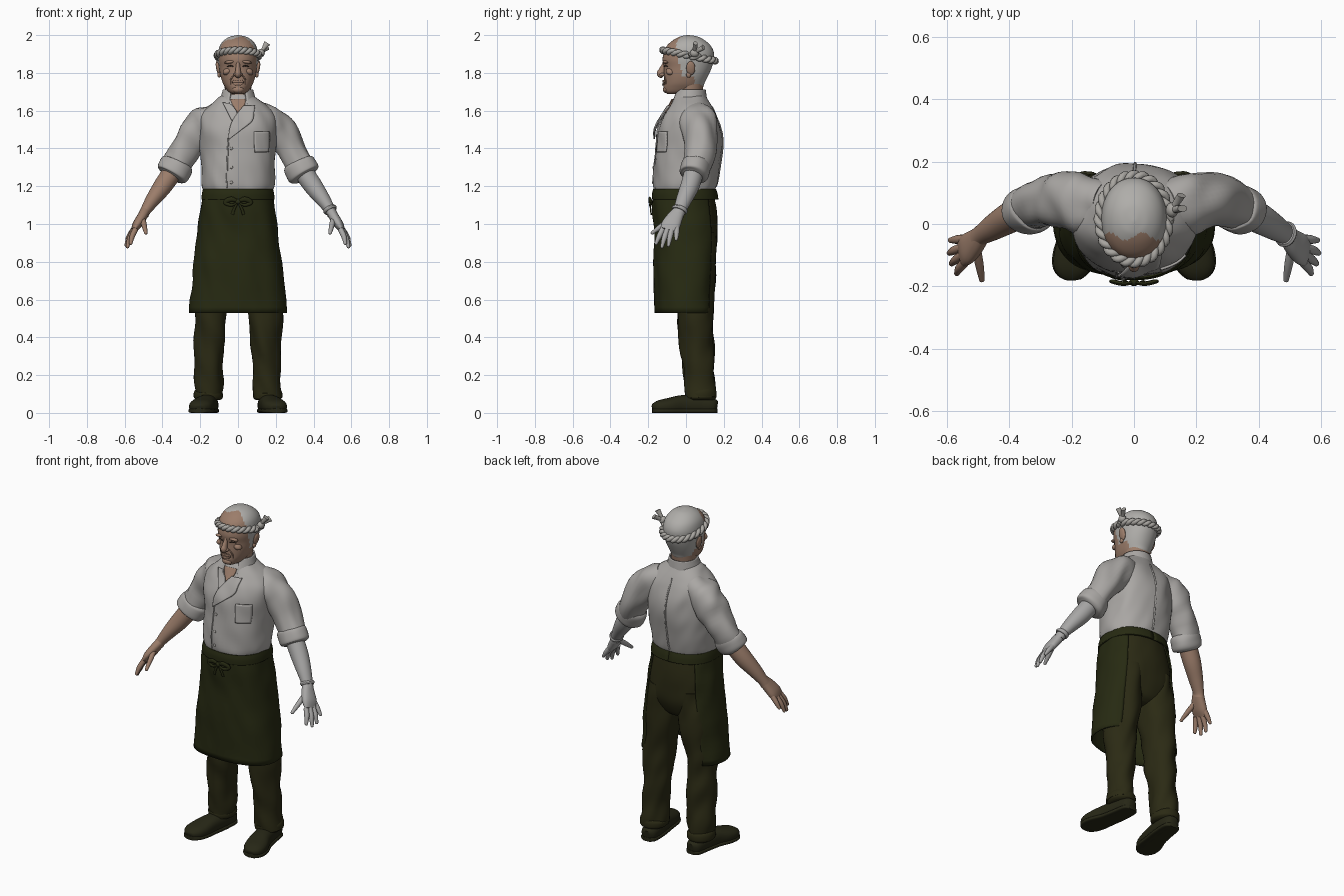
import bpy, bmesh, math
from mathutils import Vector, noise
from mathutils.bvhtree import BVHTree

if "Cube" in bpy.data.objects:
    bpy.data.objects.remove(bpy.data.objects["Cube"])

X, Y, Z = Vector((1, 0, 0)), Vector((0, 1, 0)), Vector((0, 0, 1))
made = []


def material(name, r, g, b):
    m = bpy.data.materials.new(name)
    m.use_nodes = True
    m.diffuse_color = (r, g, b, 1)
    bsdf = m.node_tree.nodes["Principled BSDF"]
    bsdf.inputs["Base Color"].default_value = (r, g, b, 1)
    bsdf.inputs["Roughness"].default_value = 0.8
    return m


shirt_white = material("shirt_white", 0.40, 0.385, 0.37)
skin = material("skin", 0.33, 0.205, 0.145)
hair_grey = material("hair_grey", 0.43, 0.42, 0.40)
cloth_white = material("cloth_white", 0.39, 0.375, 0.35)
arm_grey = material("arm_grey", 0.39, 0.385, 0.38)
apron_green = material("apron_green", 0.020, 0.023, 0.006)
trouser_olive = material("trouser_olive", 0.024, 0.023, 0.007)
shoe_dark = material("shoe_dark", 0.020, 0.020, 0.008)
dark = material("eye_dark", 0.03, 0.02, 0.015)


def smooth(pts, n):
    """Catmull-Rom interpolation of equal-length tuples."""
    out = []
    for i in range(len(pts) - 1):
        p0, p1, p2 = pts[max(i - 1, 0)], pts[i], pts[i + 1]
        p3 = pts[min(i + 2, len(pts) - 1)]
        for k in range(n):
            t = k / n
            out.append([0.5 * (2 * b + (c - a) * t + (2 * a - 5 * b + 4 * c - d) * t * t
                        + (3 * b - a - 3 * c + d) * t ** 3) for a, b, c, d in zip(p0, p1, p2, p3)])
    return out + [list(pts[-1])]


def finish(name, bm, mat, thick=0):
    bmesh.ops.recalc_face_normals(bm, faces=bm.faces)
    me = bpy.data.meshes.new(name)
    bm.to_mesh(me)
    bm.free()
    me.materials.append(mat)
    ob = bpy.data.objects.new(name, me)
    bpy.context.collection.objects.link(ob)
    if thick:
        mod = ob.modifiers.new("thickness", "SOLIDIFY")
        mod.thickness, mod.offset = thick, 0
    made.append(ob)
    return ob


def sweep(name, pts, mat, ref=Y, side=1, flat=False, p=2.0, seg=32, sub=5, fold=0, arc=None, thick=0.008):
    """Skin ovals (x, y, z, half width, half depth) along a path; arc leaves it open."""
    path = smooth(pts, sub)
    cs = [Vector((q[0] * side, q[1], q[2])) for q in path]
    bm, rings = bmesh.new(), []
    for i, q in enumerate(path):
        t = Z if flat else (cs[min(i + 1, len(cs) - 1)] - cs[max(i - 1, 0)]).normalized()
        u = ref.cross(t).normalized()
        v = t.cross(u)
        ring = []
        for k in range(seg + (1 if arc else 0)):
            a = math.radians(arc[0] + (arc[1] - arc[0]) * k / seg) if arc else math.tau * k / seg
            c, s = math.cos(a), math.sin(a)
            d = u * (math.copysign(abs(c) ** (2 / p), c) * max(q[3], .001)) \
                + v * (math.copysign(abs(s) ** (2 / p), s) * max(q[4], .001))
            co = cs[i] + d
            if fold:
                co += d.normalized() * fold * noise.noise(Vector((co.x * 11, co.y * 11, co.z * 8 + co.x * 9)))
            co.z = max(co.z, 0)
            ring.append(bm.verts.new(co))
        rings.append(ring)
    for r0, r1 in zip(rings, rings[1:]):
        n = len(r0)
        for k in range(n - 1 if arc else n):
            j = (k + 1) % n
            bm.faces.new((r0[k], r0[j], r1[j], r1[k]))
    if not arc:
        bm.faces.new(rings[0])
        bm.faces.new(rings[-1])
    return finish(name, bm, mat, thick if arc else 0)


def column(name, rows, mat, **kw):
    """Level ovals given as (z, front y, back y, half width)."""
    return sweep(name, [(0, (f + b) / 2, z, w, (b - f) / 2) for z, f, b, w in rows], mat, flat=True, **kw)


def blob(name, loc, size, mat, tilt=0):
    bm = bmesh.new()
    bmesh.ops.create_uvsphere(bm, u_segments=20, v_segments=12, radius=1)
    ob = finish(name, bm, mat)
    ob.location, ob.scale, ob.rotation_euler = loc, size, (0, tilt, 0)
    return ob


def tree(ob):
    me = ob.data
    return BVHTree.FromPolygons([v.co for v in me.vertices], [f.vertices[:] for f in me.polygons])


def on(surface, x, z, off, back=False):
    s = 1 if back else -1
    hit = surface.ray_cast(Vector((x, s, z)), Vector((0, -s, 0)))[0]
    return Vector((x, hit.y + s * off if hit else 0, z))


def patch(name, surface, rows, mat, off=0.005, n=8):
    """Thin plate over a surface from rows of (z, x start, x end)."""
    bm = bmesh.new()
    grid = [[bm.verts.new(on(surface, a + (b - a) * k / n, z, off)) for k in range(n + 1)]
            for z, a, b in smooth(rows, 4)]
    for r0, r1 in zip(grid, grid[1:]):
        for k in range(n):
            bm.faces.new((r0[k], r0[k + 1], r1[k + 1], r1[k]))
    return finish(name, bm, mat, 0.008)


def seam(name, surface, pts, mat, r=0.004, back=False):
    path = [(*on(surface, x, z, 0.001, back), r, r) for x, z in smooth(pts, 6)]
    return sweep(name, path, mat, ref=Y, seg=8, sub=1)


# Shirt body, collar and front details
shirt = column("shirt_body", [
    (1.155, -.155, .14, .17), (1.2, -.172, .16, .19), (1.3, -.168, .18, .195), (1.4, -.16, .19, .2),
    (1.5, -.148, .185, .205), (1.57, -.12, .165, .2), (1.62, -.09, .14, .165),
    (1.66, -.07, .115, .11), (1.685, -.055, .1, .075)], shirt_white, p=2.2, seg=56, fold=.012)
body = tree(shirt)
sweep("collar", [(0, .012, 1.635, .098, .098), (0, .018, 1.67, .088, .088), (0, .024, 1.712, .076, .076)],
      shirt_white, flat=True, arc=(-62, 242))
patch("neck_opening", body, [(1.66, -.04, .04), (1.63, -.028, .035), (1.59, -.002, .01)], skin, .003)
patch("lapel", body, [(1.625, .03, .09), (1.59, .0, .085), (1.545, -.03, .075), (1.5, -.045, .02),
                      (1.45, -.052, -.045)], shirt_white, .014)
patch("right_lapel", body, [(1.64, -.08, -.045), (1.6, -.06, -.01), (1.55, -.035, .0)], shirt_white, .007)
seam("front_edge", body, [(-.05, 1.46), (-.056, 1.35), (-.06, 1.19)], shirt_white)
patch("chest_pocket", body, [(1.49, .085, .165), (1.43, .085, .165), (1.38, .09, .16)], shirt_white, .004)
seam("back_pleat", body, [(0, 1.62), (.004, 1.4), (0, 1.2)], shirt_white, .005, True)
for z in (1.4, 1.3, 1.22):
    blob("shirt_button", on(body, -.035, z, .002), (.008, .004, .008), cloth_white)

# Arms with rolled sleeves
for side, label, tone in ((1, "left", arm_grey), (-1, "right", skin)):
    sweep(label + "_sleeve", [
        (.1, .05, 1.59, .06, .08), (.165, .06, 1.545, .088, .095), (.22, .075, 1.485, .092, .092),
        (.28, .075, 1.395, .083, .078), (.34, .045, 1.285, .074, .066)], shirt_white, side=side, fold=.018)
    sweep(label + "_rolled_cuff", [
        (.313, .055, 1.33, .07, .064), (.319, .053, 1.318, .086, .074), (.334, .046, 1.291, .089, .077),
        (.35, .04, 1.262, .085, .074), (.356, .037, 1.252, .06, .055)], shirt_white, side=side, fold=.008)
    sweep(label + "_forearm", [
        (.33, .05, 1.3, .052, .052), (.395, .022, 1.205, .05, .05), (.45, -.01, 1.13, .039, .042),
        (.49, -.035, 1.07, .028, .033), (.5, -.045, 1.05, .028, .036)], tone, side=side)
    sweep(label + "_palm", [
        (.49, -.035, 1.07, .025, .031), (.51, -.058, 1.035, .026, .042), (.535, -.08, .995, .024, .05),
        (.552, -.094, .965, .014, .044)], tone, side=side, p=2.3)
    fingers = [((.542, -.048, .985), (.568, -.05, .95), (.588, -.052, .92)),
               ((.55, -.075, .972), (.577, -.085, .93), (.592, -.093, .888)),
               ((.55, -.1, .968), (.572, -.115, .925), (.585, -.127, .88)),
               ((.543, -.123, .972), (.56, -.142, .935), (.568, -.158, .898)),
               ((.507, -.07, 1.035), (.496, -.13, .99), (.488, -.178, .953))]
    for path in fingers:
        r = (.015, .014, .009)
        sweep(label + "_finger", [(*q, w, w) for q, w in zip(path, r)], tone, side=side, seg=12)
        blob(label + "_fingertip", (path[-1][0] * side, *path[-1][1:]), (.009, .009, .009), tone)
    if side > 0:
        sweep("left_wrist_ring", [(.483, -.03, 1.085, .033, .038), (.487, -.033, 1.077, .038, .043),
                                  (.492, -.037, 1.068, .033, .038)], tone)

# Trousers and shoes
column("trouser_hips", [(1.18, -.14, .14, .17), (1.08, -.14, .158, .185), (.98, -.13, .168, .2),
                        (.88, -.11, .165, .2), (.8, -.07, .13, .15), (.77, -.03, .09, .08)],
       trouser_olive, seg=48, p=2.2, fold=.008)
for side, label in ((1, "left", ), (-1, "right")):
    sweep(label + "_trouser_leg", [
        (.1, .03, .95, .095, .125), (.11, .037, .8, .102, .122), (.135, .047, .6, .09, .1),
        (.145, .052, .45, .08, .092), (.15, .063, .28, .077, .083), (.155, .075, .13, .07, .078),
        (.157, .078, .08, .069, .077)], trouser_olive, side=side, fold=.018)
    sweep(label + "_trouser_hem", [(.156, .077, .118, .068, .074), (.157, .078, .105, .077, .083),
                                   (.157, .078, .08, .076, .082), (.157, .078, .068, .062, .07)],
          trouser_olive, side=side)
    shoe = [(.148, .165, .035, .022, .028), (.15, .14, .038, .045, .04), (.158, .06, .044, .052, .05),
            (.172, -.02, .044, .055, .05), (.19, -.09, .036, .064, .043), (.202, -.14, .031, .058, .036),
            (.207, -.17, .026, .036, .024), (.208, -.178, .024, .012, .012)]
    sweep(label + "_shoe", shoe, shoe_dark, ref=Z, side=side, p=2.4)
    sweep(label + "_sole", [(x, y, .011, w + .004, .012) for x, y, z, w, d in shoe],
          shoe_dark, ref=Z, side=side, p=4)

# Apron open at the back, with waistband and bow
apron_rows = [(1.18, -.166, .15, .178), (1.08, -.172, .165, .192), (.95, -.165, .175, .21),
              (.75, -.165, .17, .233), (.53, -.163, .16, .255)]
column("apron", apron_rows, apron_green, p=2.4, seg=64, fold=.01, arc=(-225, 45))
column("apron_waistband", [(1.185, -.17, .155, .181), (1.16, -.176, .163, .187), (1.13, -.176, .168, .19)],
       apron_green, p=2.3, seg=56, arc=(-270, 90))
blob("bow_knot", (0, -.187, 1.118), (.016, .012, .014), apron_green)
for s in (1, -1):
    sweep("bow_loop", [(0, -.187, 1.118, .007, .005), (.035, -.192, 1.132, .013, .007),
                       (.068, -.184, 1.115, .012, .007), (.035, -.19, 1.1, .008, .006),
                       (0, -.187, 1.115, .005, .005)], apron_green, side=s, seg=10)
    sweep("bow_tail", [(0, -.187, 1.115, .005, .005), (.018, -.188, 1.085, .007, .004),
                       (.03, -.184, 1.05, .008, .004)], apron_green, side=s, seg=10)

# Head with hair split by a hairline rule
column("neck", [(1.6, -.05, .08, .07), (1.68, -.05, .085, .068), (1.78, -.05, .1, .075)], skin)
head = column("head", [
    (1.687, -.095, -.03, .025), (1.7, -.113, .05, .05), (1.725, -.118, .088, .069), (1.75, -.117, .1, .082),
    (1.79, -.117, .12, .094), (1.83, -.117, .137, .1), (1.87, -.124, .147, .105), (1.91, -.117, .147, .104),
    (1.945, -.1, .13, .095), (1.972, -.07, .1, .075), (1.99, -.038, .068, .047), (1.997, -.015, .04, .02),
    (2.0, .005, .015, .004)], skin, seg=64, p=2.1)
head.data.materials.append(hair_grey)
for f in head.data.polygons:
    c = f.center
    line = -.04 + .012 * math.sin(c.x * 60) if c.z > 1.85 else .045 if c.z < 1.78 else -.025
    f.material_index = int(c.y > line)
face = tree(head)

# Face features
sweep("nose", [(0, -.108, 1.862, .011, .013), (0, -.116, 1.838, .011, .014), (0, -.128, 1.808, .015, .02),
               (0, -.132, 1.794, .018, .022), (0, -.12, 1.782, .012, .012)], skin, seg=16)
patch("upper_lip", face, [(1.762, -.02, .02), (1.756, -.028, .028), (1.75, -.03, .03)], skin, .004)
patch("lower_lip", face, [(1.747, -.028, .028), (1.741, -.025, .025), (1.734, -.015, .015)], skin, .004)
seam("mouth_line", face, [(-.03, 1.747), (0, 1.749), (.03, 1.747)], dark, .002)
blob("chin", (0, -.106, 1.712), (.03, .016, .018), skin)
for s, label in ((1, "left"), (-1, "right")):
    blob(label + "_nostril", (.014 * s, -.126, 1.791), (.01, .014, .009), skin)
    blob(label + "_cheekbone", (.056 * s, -.083, 1.808), (.026, .024, .018), skin, .5 * s)
    blob(label + "_brow", (.042 * s, -.107, 1.858), (.031, .016, .009), skin, .15 * s)
    seam(label + "_eyelid_line", face, [(.024 * s, 1.834), (.04 * s, 1.838), (.058 * s, 1.833)], dark, .003)
    seam(label + "_cheek_fold", face, [(.022 * s, 1.788), (.038 * s, 1.765), (.04 * s, 1.74)], skin, .0035)
    blob(label + "_ear", (.105 * s, .025, 1.825), (.011, .024, .038), skin, .2 * s)
    blob(label + "_earlobe", (.1 * s, .014, 1.79), (.009, .013, .015), skin)

# Twisted headband with a side knot
for k in range(2):
    strand = []
    for i in range(145):
        a, ph = math.tau * i / 144, math.tau * i * 12 / 144 + math.pi * k
        off = .009 * math.cos(ph)
        x, y = (.109 + off) * math.cos(a), .016 + (.137 + off) * math.sin(a)
        strand.append((x, y, 1.892 - .2 * (y - .016) + .009 * math.sin(ph), .012, .012))
    sweep("headband_strand", strand, cloth_white, ref=Z, seg=10, sub=1)
blob("headband_knot", (.122, .045, 1.905), (.02, .024, .022), cloth_white)
for tip in ((.155, .05, 1.958), (.152, .092, 1.935)):
    mid = [(a + b) / 2 for a, b in zip((.12, .045, 1.905), tip)]
    sweep("headband_tail", [(.12, .045, 1.905, .008, .008), (*mid, .011, .012), (*tip, .018, .011)],
          cloth_white, seg=12)

# Smooth shading with sharp edges kept
bpy.ops.object.select_all(action="DESELECT")
for ob in made:
    ob.select_set(True)
bpy.context.view_layer.objects.active = made[0]
bpy.ops.object.shade_smooth_by_angle(angle=math.radians(45))
